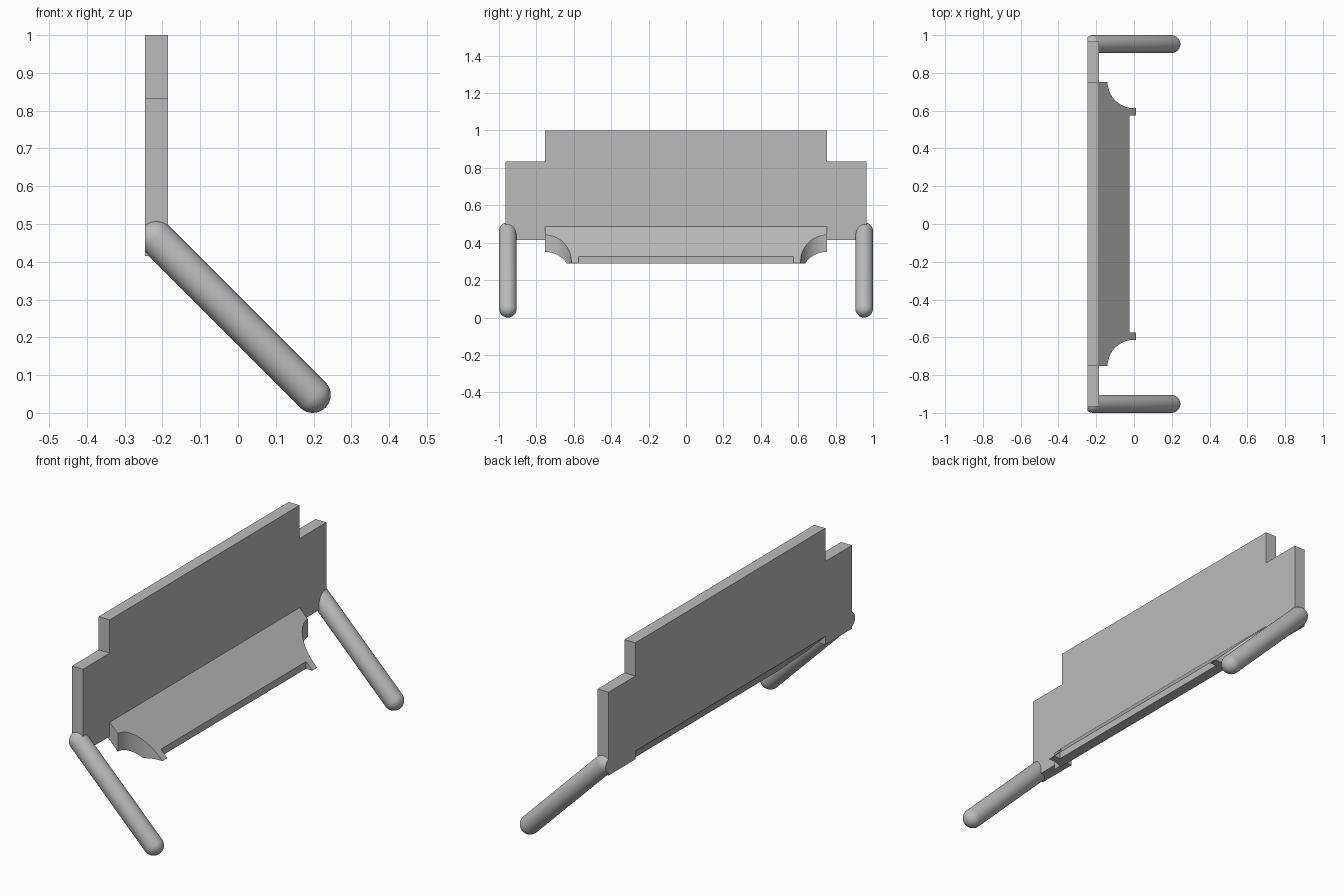
import bpy, bmesh, math
from mathutils import Matrix, Vector

cube = bpy.data.objects.get("Cube")
if cube:
    bpy.data.objects.remove(cube, do_unlink=True)

grey = bpy.data.materials.new("plain grey")
grey.use_nodes = True
colour = (0.5, 0.5, 0.5, 1)
grey.diffuse_color = colour
grey.node_tree.nodes["Principled BSDF"].inputs["Base Color"].default_value = colour

BACK, FRONT = -0.246, -0.185      # back panel faces
HALF = 0.753                      # half width of the seat
R = 0.0475                        # leg radius


def finish(bm, name):
    bmesh.ops.recalc_face_normals(bm, faces=bm.faces)
    mesh = bpy.data.meshes.new(name)
    bm.to_mesh(mesh)
    bm.free()
    mesh.materials.append(grey)
    obj = bpy.data.objects.new(name, mesh)
    bpy.context.collection.objects.link(obj)
    return obj


def prism(points, direction):
    bm = bmesh.new()
    face = bm.faces.new([bm.verts.new(p) for p in points])
    new = bmesh.ops.extrude_face_region(bm, geom=[face])["geom"]
    verts = [g for g in new if isinstance(g, bmesh.types.BMVert)]
    bmesh.ops.translate(bm, verts=verts, vec=direction)
    return bm


def slice_off(bm, point, normal):
    """Remove everything on the normal's side and cap the cut."""
    geom = bm.verts[:] + bm.edges[:] + bm.faces[:]
    cut = bmesh.ops.bisect_plane(bm, geom=geom, plane_co=point, plane_no=normal,
                                 clear_outer=True)["geom_cut"]
    edges = [g for g in cut if isinstance(g, bmesh.types.BMEdge)]
    bmesh.ops.contextual_create(bm, geom=edges)


def mirrored(half):
    return half + [(a, -b) for a, b in reversed(half)]


# Back panel: stepped top, lower edge raised where the seat joins
outline = mirrored([(0.457, HALF), (0.415, HALF), (0.415, 0.965),
                    (0.833, 0.965), (0.833, HALF), (1.0, HALF)])
finish(prism([(BACK, y, z) for z, y in outline], (FRONT - BACK, 0, 0)), "back_panel")

# Seat: sloping slab with scooped corners and a recessed front edge
scoop = [(-0.14 * math.cos(t), HALF - 0.14 * math.sin(t))
         for t in (math.radians(90 * i / 16) for i in range(17))]
plan = mirrored([(BACK + 0.0005, HALF)] + scoop +
                [(0.01, 0.613), (0.01, 0.575), (-0.025, 0.575)])
bm = prism([(x, y, 0.29) for x, y in plan], (0, 0, 0.4))
slice_off(bm, (0, 0, 0.301), (1, 0, 1))
slice_off(bm, (0, 0, 0.211), (-1, 0, -1))
finish(bm, "seat")

# Legs: slanted round-ended rods, trimmed flush with the back of the panel
for name, side in (("left_leg", 1), ("right_leg", -1)):
    bm = bmesh.new()
    bmesh.ops.create_uvsphere(bm, u_segments=32, v_segments=17, radius=R)
    for v in bm.verts:
        if v.co.z > 0:
            v.co.z += 0.585
    place = Matrix.Translation(Vector((0.198, side * (1 - R), R)))
    bm.transform(place @ Matrix.Rotation(math.radians(-45), 4, "Y"))
    slice_off(bm, (BACK, 0, 0), (-1, 0, 0))
    leg = finish(bm, name)
    bpy.ops.object.select_all(action="DESELECT")
    leg.select_set(True)
    bpy.context.view_layer.objects.active = leg
    bpy.ops.object.shade_smooth_by_angle(angle=math.radians(30))
